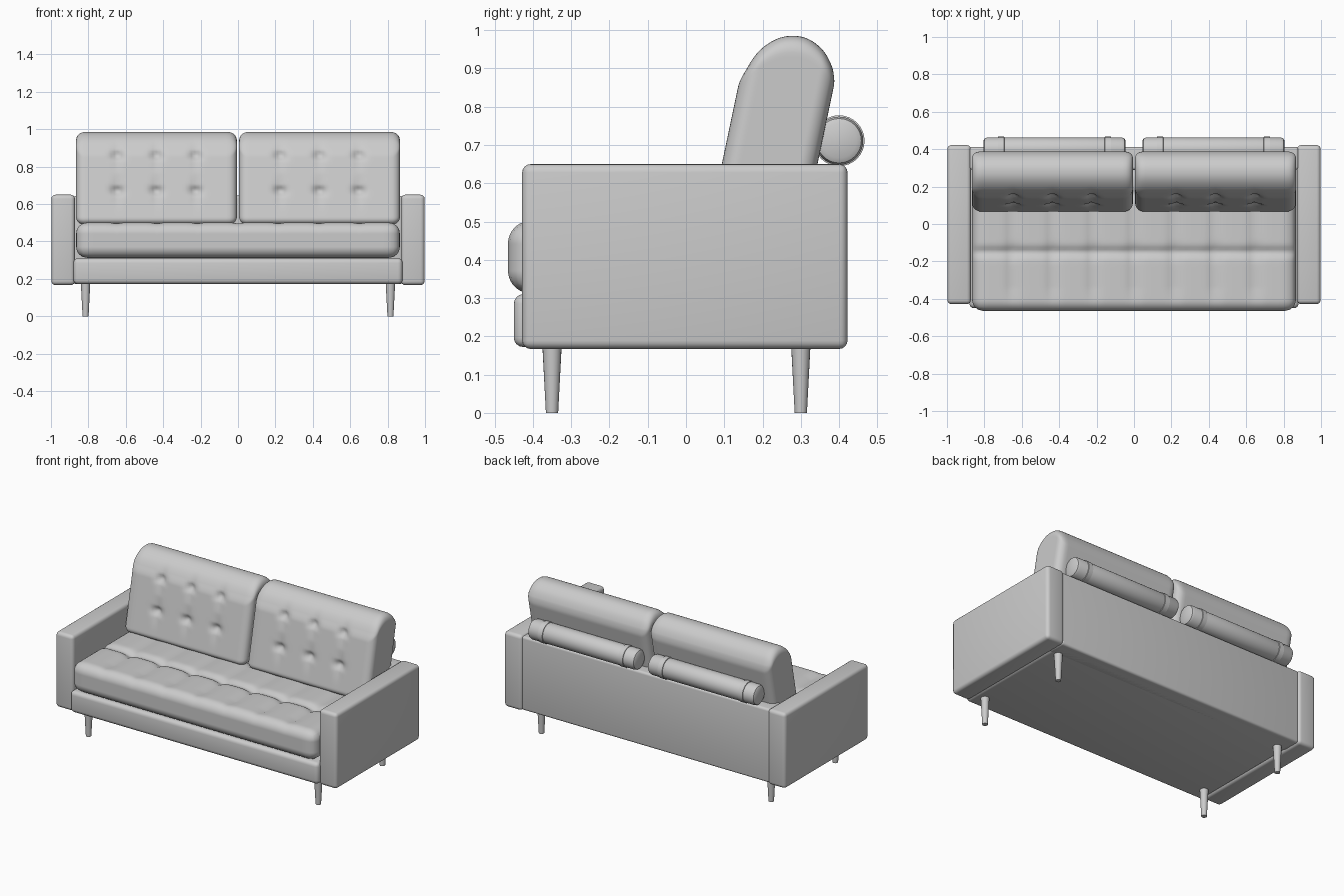
import bpy, bmesh, math
from mathutils import Vector, Matrix

old = bpy.data.objects.get("Cube")
if old:
    bpy.data.objects.remove(old, do_unlink=True)

# One upholstery colour
fabric = bpy.data.materials.new("grey_fabric")
fabric.use_nodes = True
GREY = (0.6, 0.6, 0.6, 1)
fabric.diffuse_color = GREY
fabric.node_tree.nodes["Principled BSDF"].inputs["Base Color"].default_value = GREY


def finish(bm, name, angle=40):
    bmesh.ops.recalc_face_normals(bm, faces=bm.faces)
    mesh = bpy.data.meshes.new(name)
    bm.to_mesh(mesh)
    bm.free()
    mesh.materials.append(fabric)
    obj = bpy.data.objects.new(name, mesh)
    bpy.context.collection.objects.link(obj)
    bpy.ops.object.select_all(action='DESELECT')
    obj.select_set(True)
    bpy.context.view_layer.objects.active = obj
    bpy.ops.object.shade_smooth_by_angle(angle=math.radians(angle))
    return obj


def gridded_box(lo, hi, radius, cuts):
    """Dense box with rounded edges, ready to be sculpted."""
    lo, hi = Vector(lo), Vector(hi)
    bm = bmesh.new()
    bmesh.ops.create_cube(bm, size=1)
    bmesh.ops.subdivide_edges(bm, edges=bm.edges, cuts=cuts, use_grid_fill=True)
    for v in bm.verts:
        p = Vector([(lo[i] + hi[i]) / 2 + v.co[i] * (hi[i] - lo[i]) for i in range(3)])
        core = Vector([min(max(p[i], lo[i] + radius), hi[i] - radius) for i in range(3)])
        v.co = core + (p - core).normalized() * radius
    return bm


def panel(name, lo, hi, radius):
    """Upholstered block with soft edges."""
    bm = bmesh.new()
    bmesh.ops.create_cube(bm, size=1)
    for v in bm.verts:
        v.co = [(lo[i] + hi[i]) / 2 + v.co[i] * (hi[i] - lo[i]) for i in range(3)]
    bmesh.ops.bevel(bm, geom=bm.edges[:], offset=radius, segments=4,
                    profile=0.5, affect='EDGES')
    return finish(bm, name)


def lathe(name, profile, matrix, steps=32):
    """Spin (radius, height) points around z, then place the result."""
    bm = bmesh.new()
    verts = [bm.verts.new((r, 0, h)) for r, h in profile]
    edges = [bm.edges.new(pair) for pair in zip(verts, verts[1:])]
    bmesh.ops.spin(bm, geom=verts + edges, cent=(0, 0, 0), axis=(0, 0, 1),
                   angle=math.tau, steps=steps)
    bmesh.ops.remove_doubles(bm, verts=bm.verts, dist=0.0005)
    bmesh.ops.transform(bm, matrix=matrix, verts=bm.verts)
    return finish(bm, name)


def bump(d, width):
    return math.exp(-(d / width) ** 2)


# Frame
panel("base_frame", (-0.88, -0.45, 0.172), (0.88, 0.40, 0.31), 0.025)
panel("back_panel", (-0.88, 0.29, 0.172), (0.88, 0.412, 0.645), 0.015)
for side, sx in (("left", 1), ("right", -1)):
    xs = sorted((0.872 * sx, 0.998 * sx))
    panel(side + "_arm", (xs[0], -0.428, 0.167), (xs[1], 0.422, 0.65), 0.022)

# Tapered legs
for side, sx in (("left", 1), ("right", -1)):
    for end, y in (("front", -0.35), ("back", 0.30)):
        lathe(f"{end}_{side}_leg", [(0, 0), (0.016, 0), (0.026, 0.19), (0, 0.19)],
              Matrix.Translation((0.815 * sx, y, 0)), 20)

# Seat cushion, tufted in a grid of square pads
bm = gridded_box((-0.865, -0.465, 0.312), (0.865, 0.30, 0.502), 0.06, 55)
CELL = 0.865 / 4
for v in bm.verts:
    x, y, z = v.co
    top = min(max((z - 0.42) / 0.08, 0), 1)
    dx = min(abs(x - CELL * k) for k in range(-3, 4))
    dy = min(abs(y + 0.15), abs(y - 0.16))
    front_fade = min(max((y + 0.46) / 0.12, 0.25), 1)
    seam_x, seam_y = bump(dx, 0.025), bump(dy, 0.025)
    v.co.z -= top * (0.016 * max(seam_x * front_fade, seam_y)
                     + 0.018 * bump(math.hypot(dx, dy), 0.035))
finish(bm, "seat_cushion", 60)


# Back cushions, leaning and domed, with six buttoned dimples each
def back_cushion(name, sx):
    bm = gridded_box((-0.43, -0.125, 0), (0.43, 0.125, 0.495), 0.045, 45)
    for v in bm.verts:
        x, y, h = v.co
        s = y / 0.125
        z = 0.49 + h * (1 - 0.19 * abs(s) ** 2.2)
        lean = 0.185 + 0.21 * (z - 0.49) - 0.12 * max(z - 0.9, 0)
        front = min(max(-s * 2 - 1, 0), 1)
        dent = 0
        for bx in (-0.21, 0, 0.21):
            for bz in (0.67, 0.86):
                dx, dz = abs(x - bx), abs(z - bz)
                dent = max(dent, 0.03 * bump(math.hypot(dx, dz), 0.028),
                           0.012 * bump(dx, 0.02) * bump(dz, 0.07))
        v.co = (x + 0.436 * sx, lean + y + front * dent, z)
    finish(bm, name, 60)


# Bolsters resting on the back panel, each with two thin straps
BOLSTER = [(0, -0.38), (0.045, -0.38), (0.058, -0.373), (0.063, -0.36),
           (0.063, 0.36), (0.058, 0.373), (0.045, 0.38), (0, 0.38)]
STRAP = [(0.06, -0.018), (0.0665, -0.016), (0.0665, 0.016), (0.06, 0.018)]
for side, sx in (("left", 1), ("right", -1)):
    back_cushion(side + "_back_cushion", sx)
    for part, profile, offsets in (("bolster", BOLSTER, (0,)),
                                   ("strap", STRAP, (-0.285, 0.285))):
        for i, dx in enumerate(offsets):
            place = Matrix.Translation((0.425 * sx + dx, 0.4, 0.711))
            lathe(f"{side}_{part}_{i + 1}", profile,
                  place @ Matrix.Rotation(math.pi / 2, 4, 'Y'))
